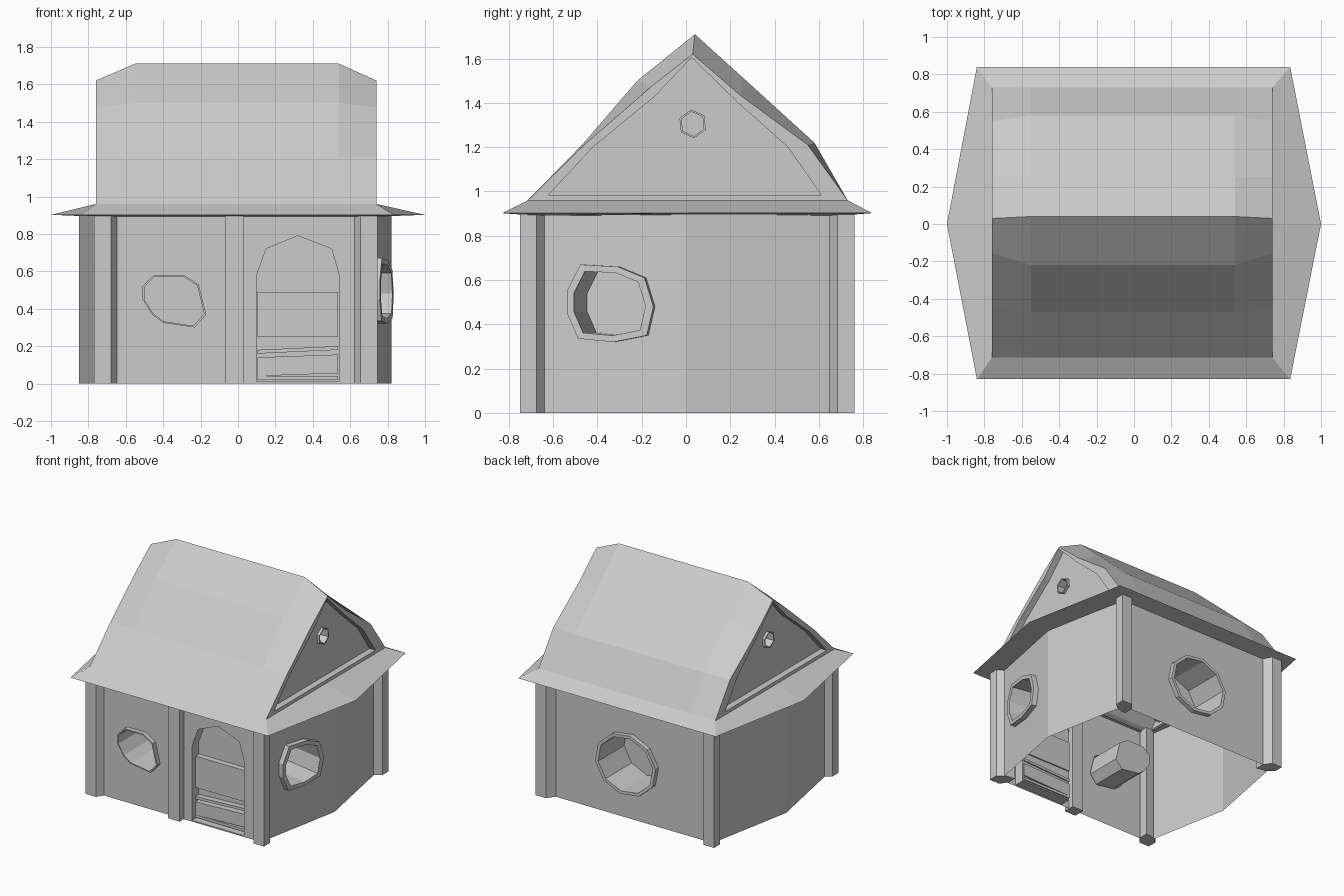
import bpy, bmesh
from math import cos, sin, pi
from mathutils import Vector

if "Cube" in bpy.data.objects:
    bpy.data.objects.remove(bpy.data.objects["Cube"])

Z = Vector((0, 0, 1))


def finish(name, bm):
    bm.normal_update()
    me = bpy.data.meshes.new(name)
    bm.to_mesh(me)
    bm.free()
    ob = bpy.data.objects.new(name, me)
    bpy.context.collection.objects.link(ob)
    return ob


def frame(origin, normal):
    """Map (u, v, depth) on a wall plane to world space."""
    n = Vector(normal).normalized()
    u, o = Z.cross(n), Vector(origin)
    return lambda p, d=0.0: o + u * p[0] + Z * p[1] + n * d


def ccw(pts):
    area = sum(a[0] * b[1] - b[0] * a[1] for a, b in zip(pts, pts[1:] + pts[:1]))
    return list(pts) if area > 0 else list(pts)[::-1]


def loft(name, rings, cap=False, closed=True):
    bm = bmesh.new()
    vs = [[bm.verts.new(p) for p in r] for r in rings]
    n = len(rings[0])
    for a, b in zip(vs, vs[1:]):
        for i in range(n if closed else n - 1):
            j = (i + 1) % n
            bm.faces.new((a[i], a[j], b[j], b[i]))
    if cap:
        bm.faces.new(vs[-1])
    return finish(name, bm)


def panel(name, f, outline, holes=(), d=0.0):
    """Flat sheet with holes."""
    bm = bmesh.new()
    for loop in [outline, *holes]:
        vs = [bm.verts.new(f(p, d)) for p in loop]
        for a, b in zip(vs, vs[1:] + vs[:1]):
            bm.edges.new((a, b))
    n = f((0, 0), 1) - f((0, 0), 0)
    bmesh.ops.triangle_fill(bm, use_beauty=True, edges=bm.edges[:], normal=n)
    bm.normal_update()
    for fc in bm.faces:
        if fc.normal.dot(n) < 0:
            fc.normal_flip()
    return finish(name, bm)


def niche(name, f, outline, steps):
    """Closed recess: steps are (scale about the middle, depth along the normal)."""
    pts = ccw(outline)
    c = [sum(p[k] for p in pts) / len(pts) for k in (0, 1)]
    loft(name, [[f((c[0] + (p[0] - c[0]) * s, c[1] + (p[1] - c[1]) * s), d)
                 for p in pts] for s, d in steps], cap=True)


def prism(name, pts, z0, z1):
    pts = ccw(pts)
    ob = loft(name, [[(x, y, z) for x, y in pts] for z in (z0, z1)], cap=True)
    bm = bmesh.new()
    bm.from_mesh(ob.data)
    bmesh.ops.holes_fill(bm, edges=bm.edges[:])
    bmesh.ops.recalc_face_normals(bm, faces=bm.faces[:])
    bm.to_mesh(ob.data)
    bm.free()
    return ob


def rect(u0, u1, v0, v1):
    return [(u0, v0), (u1, v0), (u1, v1), (u0, v1)]


def ngon(cu, cv, ru, rv, n, t=0.0):
    return [(cu + ru * cos(t + 2 * pi * i / n), cv + rv * sin(t + 2 * pi * i / n)) for i in range(n)]


XL, XR, TOP = -0.77, 0.745, 0.9

# Corner posts with chamfered inner edges, and the middle front post
for sx, xc in ((-1, XL), (1, XR)):
    for sy, yc in ((-1, -0.75), (1, 0.76)):
        prof = [(0, 0), (-0.09, 0), (-0.13, -0.06), (-0.13, -0.13), (-0.06, -0.12), (0, -0.075)]
        prism("corner_post", [(xc + sx * a, yc + sy * b) for a, b in prof], 0, TOP)
prism("middle_post", rect(-0.07, 0.03, -0.75, -0.66), 0, TOP)

# Front wall with a crooked window and an arched door
front = frame((0, -0.70, 0), (0, -1, 0))
win_f = [(-0.51, 0.52), (-0.45, 0.58), (-0.29, 0.58), (-0.21, 0.53), (-0.17, 0.37),
         (-0.23, 0.30), (-0.40, 0.325), (-0.46, 0.37), (-0.51, 0.45)]
door = [(0.10, 0.01), (0.54, 0.01), (0.54, 0.58), (0.50, 0.72), (0.32, 0.79), (0.15, 0.72), (0.10, 0.58)]
panel("front_wall", front, rect(XL + 0.05, XR - 0.05, 0, TOP), [win_f, door])
niche("front_window", front, win_f, [(1, 0), (1, 0.035), (0.94, 0.035), (0.94, -0.28)])
niche("door_recess", front, door, [(1, 0), (1, -0.08)])

# Door boards
for z0, z1, tilt in ((0.25, 0.49, 0), (0.16, 0.18, 0.02), (0.02, 0.04, 0), (0.04, 0.14, 0.015)):
    b = prism("door_board", rect(0.105, 0.535, -0.665, -0.61), z0, z1)
    for v in b.data.vertices:
        if v.co.x > 0.3 and v.co.z > z0 - 0.001:
            v.co.z += tilt

# Back wall with a round window
back = frame((0, 0.70, 0), (0, 1, 0))
win_b = ngon(0.0, 0.42, 0.26, 0.235, 10, 0.15)
panel("back_wall", back, rect(-XR + 0.05, -XL - 0.05, 0, TOP), [win_b])
niche("back_window", back, win_b, [(1, 0), (1, 0.035), (0.9, 0.035), (0.9, -0.28)])

# Side walls, bent outwards in the middle
for sx, x0, x1 in ((1, 0.69, 0.82), (-1, -0.72, -0.85)):
    for sy in (-1, 1):
        n = Vector((sx * 0.68, sy * abs(x1 - x0), 0))
        f = frame((x1, 0, 0), n)
        length = n.length * -1 if sy * sx > 0 else n.length
        end = -length
        holes = []
        if sx > 0 and sy < 0:
            win = ccw([(y * 1.018, z) for y, z in (
                (-0.53, 0.55), (-0.47, 0.67), (-0.30, 0.66), (-0.18, 0.61), (-0.14, 0.48),
                (-0.17, 0.35), (-0.32, 0.32), (-0.48, 0.335), (-0.53, 0.45))])
            holes = [win]
            niche("side_window", f, win, [(1, 0), (1, 0.04), (0.83, 0.04), (0.83, -0.28)])
        panel("side_wall", f, rect(min(0, end), max(0, end), 0, TOP), holes)

# Eaves: pointed skirt under the roof
RL, RR = -0.76, 0.74
inner = [(RR - 0.06, -0.67), (RR - 0.06, 0), (RR - 0.06, 0.68), (RL + 0.06, 0.68), (RL + 0.06, 0), (RL + 0.06, -0.67)]
outer = [(0.835, -0.83), (1, 0), (0.835, 0.84), (-0.84, 0.84), (-1, 0), (-0.84, -0.83)]
upper = [(RR, -0.715), (RR, 0), (RR, 0.73), (RL, 0.73), (RL, 0), (RL, -0.715)]
loft("eaves", [[(x, y, z) for x, y in r] for r, z in ((inner, 0.89), (outer, 0.902), (upper, 0.96))])

# Roof slopes, dipping at both ends of the ridge
mid = [(-0.715, 0.96), (-0.47, 1.21), (-0.22, 1.5), (0.04, 1.71), (0.25, 1.52), (0.58, 1.22), (0.73, 0.96)]
end = [(-0.715, 0.96), (-0.46, 1.21), (-0.155, 1.475), (0.03, 1.62), (0.25, 1.43), (0.55, 1.21), (0.73, 0.96)]
sections = ((RL, end), (-0.55, mid), (0.54, mid), (RR, end))
roof = loft("roof_slopes", [[(x, y, z) for y, z in p] for x, p in sections], closed=False)
roof.data.flip_normals()

# Gables: rim, recessed panel and small six-sided window
inset = [(-0.62, 0.985), (-0.42, 1.2), (-0.14, 1.43), (0.025, 1.605), (0.23, 1.405), (0.46, 1.2), (0.61, 0.985)]
for sx, x in ((1, RR), (-1, RL)):
    f = frame((x, 0, 0), (sx, 0, 0))
    rim = ccw([(sx * y, z) for y, z in end])
    ins = ccw([(sx * y, z) for y, z in inset])
    loft("gable_rim", [[f(p) for p in rim], [f(p) for p in ins], [f(p, -0.05) for p in ins]])
    hexa = ngon(sx * 0.03, 1.305, 0.065, 0.065, 6, pi / 2 + 0.1)
    panel("gable_panel", f, ins, [hexa], -0.05)
    niche("gable_window", f, hexa, [(1, -0.05), (1, -0.03), (0.85, -0.03), (0.85, -0.14)])
